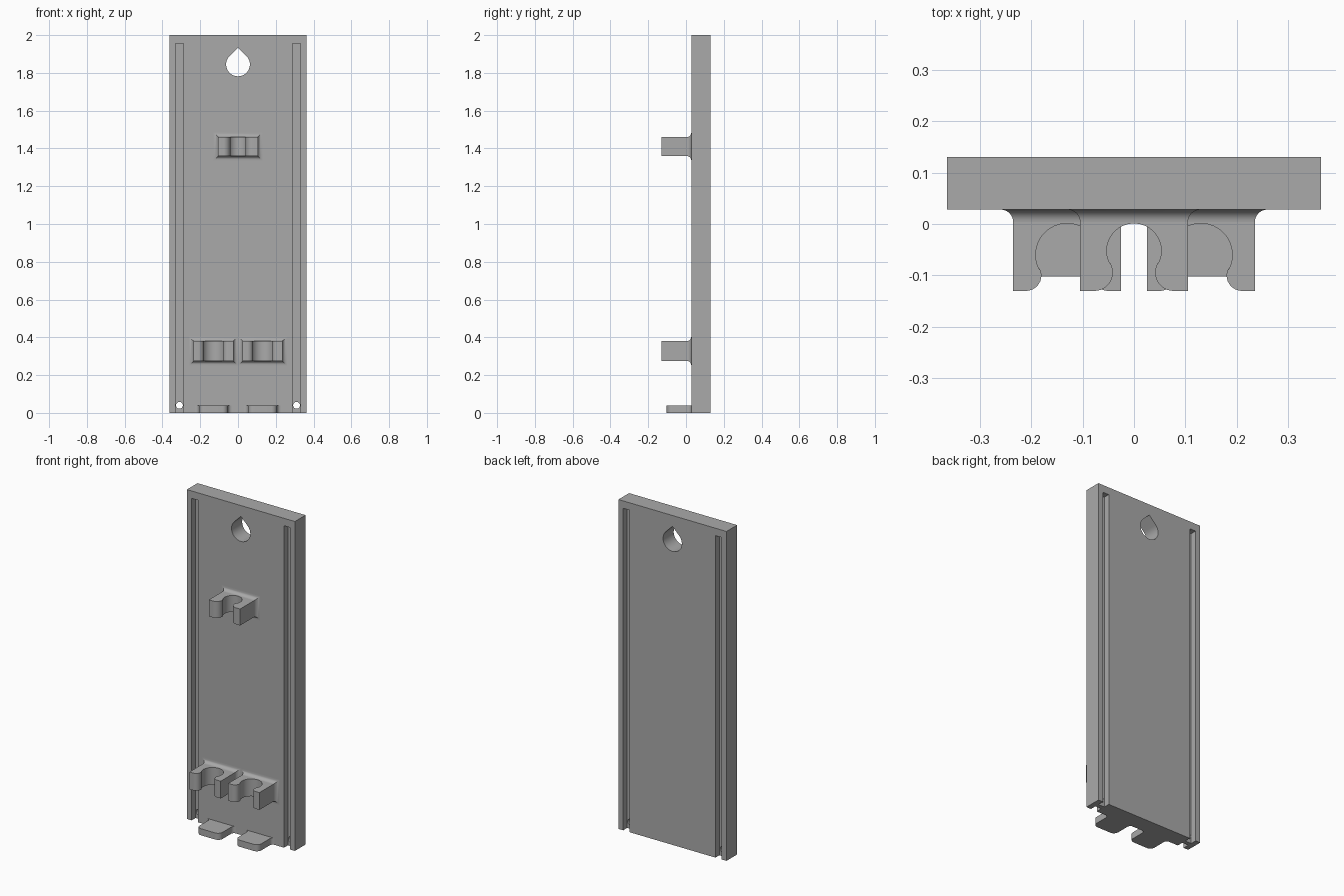
import bpy, bmesh, math

if "Cube" in bpy.data.objects:
    bpy.data.objects.remove(bpy.data.objects["Cube"])

grey = bpy.data.materials.new("grey plastic")
grey.diffuse_color = (0.40, 0.40, 0.40, 1)
grey.use_nodes = True
grey.node_tree.nodes["Principled BSDF"].inputs["Base Color"].default_value = grey.diffuse_color


def make(name, bm, smooth=True):
    bmesh.ops.recalc_face_normals(bm, faces=bm.faces[:])
    me = bpy.data.meshes.new(name)
    bm.to_mesh(me)
    bm.free()
    me.materials.append(grey)
    ob = bpy.data.objects.new(name, me)
    bpy.context.collection.objects.link(ob)
    bpy.ops.object.select_all(action='DESELECT')
    ob.select_set(True)
    bpy.context.view_layer.objects.active = ob
    if smooth:
        bpy.ops.object.shade_smooth_by_angle(angle=math.radians(30))
    return ob


def loft(name, rings, smooth=True):
    """Join matching rings of points and cap both ends."""
    bm = bmesh.new()
    vs = [[bm.verts.new(p) for p in r] for r in rings]
    n = len(vs[0])
    for a, b in zip(vs, vs[1:]):
        for i in range(n):
            j = (i + 1) % n
            bm.faces.new((a[i], a[j], b[j], b[i]))
    bm.faces.new(vs[0])
    bm.faces.new(vs[-1])
    return make(name, bm, smooth)


def prism_z(name, pts, z0, z1):
    return loft(name, [[(x, y, z) for x, y in pts] for z in (z0, z1)])


def prism_y(name, pts, y0, y1):
    return loft(name, [[(x, y, z) for x, z in pts] for y in (y0, y1)])


def rect(x0, x1, z0, z1):
    return [(x0, z0), (x1, z0), (x1, z1), (x0, z1)]


def arc(cx, cy, r, a0, a1, n=12):
    angles = [math.radians(a0 + (a1 - a0) * i / n) for i in range(n + 1)]
    return [(cx + r * math.cos(a), cy + r * math.sin(a)) for a in angles]


def mirrored(half, cx):
    """Close a right-hand half outline with its mirror image, moved to cx."""
    return [(cx + x, y) for x, y in half] + [(cx - x, y) for x, y in reversed(half)]


FRONT, BACK = 0.028, 0.13

# Back plate, with hanging hole, cable grooves and drain holes cut out
plate = prism_y("back_plate", rect(-0.363, 0.363, 0, 2), FRONT, BACK)
cutters = [prism_y("hanging_hole_cutter",
                   arc(0, 1.845, 0.063, 135, 405, 48) + [(0, 1.934)], -0.1, 0.3)]
for s in (-1, 1):
    slot = rect(s * 0.31 - 0.021, s * 0.31 + 0.021, -0.1, 1.955)
    cutters.append(prism_y("front_groove_cutter", slot, -0.1, FRONT + 0.038))
    cutters.append(prism_y("back_groove_cutter", slot, BACK - 0.038, 0.3))
    cutters.append(prism_y("small_hole_cutter",
                           arc(s * 0.31, 0.04, 0.018, 0, 345, 23), -0.1, 0.3))
bpy.context.view_layer.objects.active = plate
for c in cutters:
    c.hide_render = True
    m = plate.modifiers.new("cut", 'BOOLEAN')
    m.operation = 'DIFFERENCE'
    m.solver = 'EXACT'
    m.object = c
    bpy.ops.object.modifier_apply(modifier=m.name)
    bpy.data.objects.remove(c)
bpy.ops.object.select_all(action='DESELECT')
plate.select_set(True)
bpy.ops.object.shade_smooth_by_angle(angle=math.radians(30))


# Spring clip: block with a round socket and rounded lips, plus a flared root
def clip(name, cx, z0, z1, socket_y, socket_r, lip_x, lip_r):
    hw, tip, flare = 0.105, -0.13, 0.024
    lip_y = tip + lip_r
    to_socket = math.degrees(math.atan2(socket_y - lip_y, -lip_x))
    half = [(hw, FRONT + 0.01), (hw, tip)]
    half += arc(lip_x, lip_y, lip_r, -90, to_socket - 360, 12)
    half += arc(0, socket_y, socket_r, to_socket - 180, 89, 20)
    prism_z(name, mirrored(half, cx), z0, z1)
    rings = []
    for i in range(9):
        a = math.radians(90 * i / 8)
        d, y = flare * (1 - math.cos(a)), FRONT - flare * (1 - math.sin(a))
        rings.append([(x, y, z) for x, z in
                      rect(cx - hw - d, cx + hw + d, z0 - d, z1 + d)])
    loft(name + "_root", rings)


clip("upper_clip", 0, 1.36, 1.46, -0.052, 0.053, 0.077, 0.036)
for side, s in (("left", -1), ("right", 1)):
    clip(side + "_lower_clip", s * 0.13, 0.275, 0.38, -0.06, 0.061, 0.080, 0.030)
    # Rounded support tab at the foot of the plate
    half = [(0.097, FRONT + 0.01)] + arc(0.097, FRONT - 0.02, 0.02, 90, 180, 8)
    half += arc(0.047, -0.072, 0.03, 0, -90, 10)
    prism_z(side + "_foot_tab", mirrored(half, s * 0.13), 0, 0.04)
